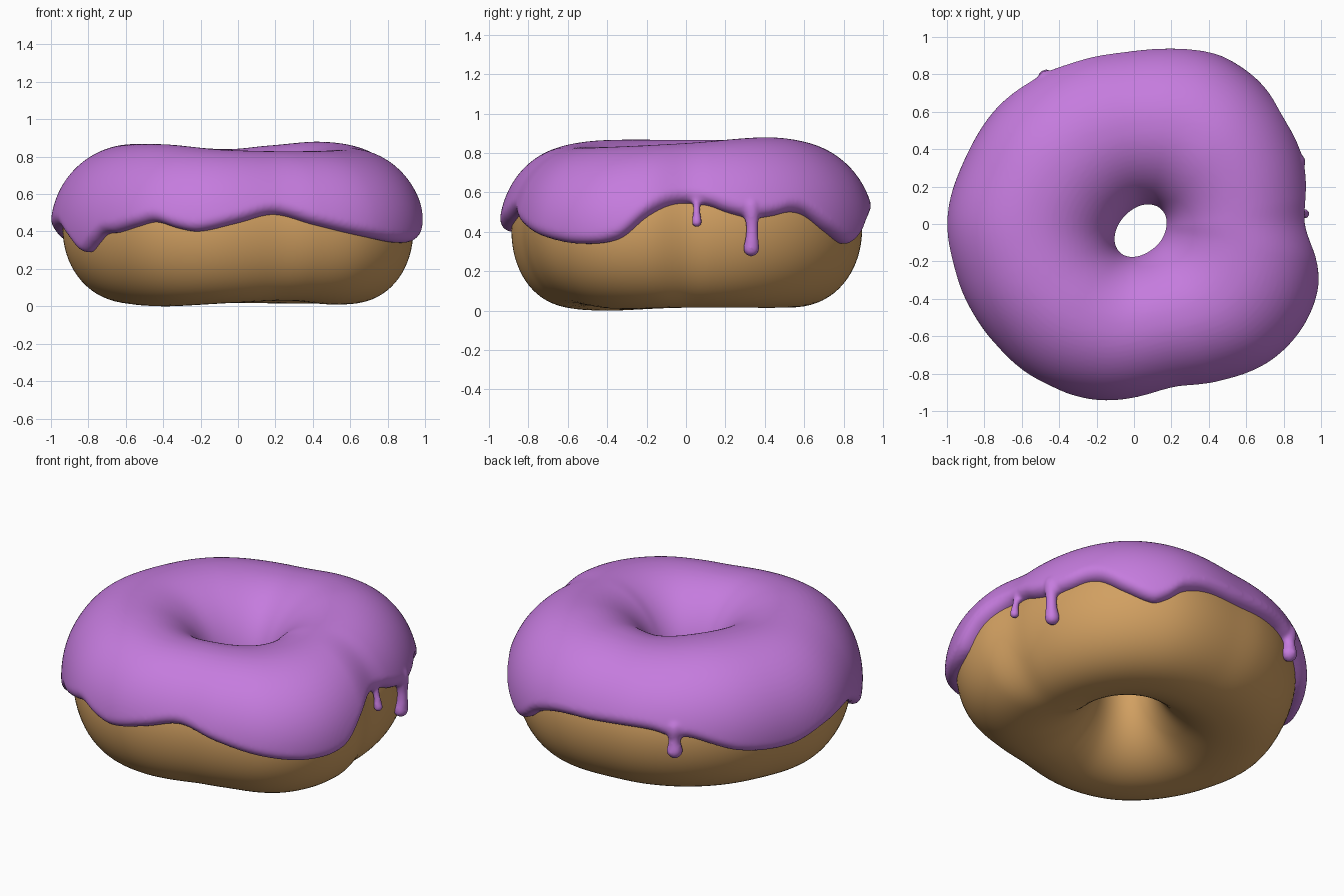
import bpy, bmesh
from math import sin, cos, asin, pi, radians, degrees, sqrt
from mathutils import Vector, Matrix

if "Cube" in bpy.data.objects:
    bpy.data.objects.remove(bpy.data.objects["Cube"])

# (angle, value) profiles around the ring, angle in degrees from +x
OUTLINE = [(0, .957), (9, .962), (24, .985), (40, 1.007), (54, 1.015), (67, 1.005),
           (90, .945), (105, .944), (124, .952), (141, .96), (159, .967), (180, 1.0),
           (199, .987), (220, .98), (240, .986), (258, .964), (283, .92), (298, .96),
           (316, 1.035), (332, 1.055), (348, 1.02)]
TOP = [(0, .85), (45, .88), (75, .86), (100, .84), (140, .865), (180, .867),
       (225, .865), (265, .835), (315, .83)]
BOTTOM = [(0, .015), (60, .015), (120, .02), (180, .015), (225, .0), (270, .02), (300, .03), (325, .01)]
EDGE = [(0, .54), (8, .525), (13, .495), (21, .465), (28, .475), (34, .495), (39, .48),
        (47, .40), (56, .335), (61, .36), (67, .43), (76, .47), (90, .475), (104, .485),
        (113, .48), (120, .455), (127, .45), (144, .36), (163, .335), (178, .395),
        (192, .42), (201, .36), (210, .285), (216, .33), (221, .38), (227, .39),
        (236, .425), (242, .445), (250, .41), (257, .395), (270, .44), (283, .485),
        (297, .43), (313, .37), (328, .335), (340, .36), (348, .47), (354, .525)]


def loop_value(table, deg):
    """Smooth periodic interpolation of a table."""
    deg %= 360
    n = len(table)
    i = max(k for k in range(n) if table[k][0] <= deg)

    def at(k):
        return table[k % n][0] + 360 * (k // n), table[k % n][1]
    (x0, y0), (x1, y1), (x2, y2), (x3, y3) = (at(i + k) for k in (-1, 0, 1, 2))
    h = x2 - x1
    t = (deg - x1) / h
    m1, m2 = (y2 - y0) / (x2 - x0) * h, (y3 - y1) / (x3 - x1) * h
    return ((2*t**3 - 3*t*t + 1) * y1 + (t**3 - 2*t*t + t) * m1
            + (3*t*t - 2*t**3) * y2 + (t**3 - t*t) * m2)


class Section:
    """Dough cross-section at one angle around the ring."""
    def __init__(self, th):
        d = degrees(th)
        r = loop_value(OUTLINE, d) - .062
        outer = Vector((r * cos(th), r * sin(th), 0))
        a = th - pi / 4
        inner = Vector((.035, -.035, 0)) + Matrix.Rotation(pi / 4, 3, 'Z') @ Vector(
            (.205 * cos(a), .16 * sin(a), 0))
        zt, zb = loop_value(TOP, d) - .05, loop_value(BOTTOM, d)
        self.mid, self.half = (outer + inner) / 2, (outer - inner).length / 2
        self.dir = (outer - inner).normalized()
        self.zc, self.b = (zt + zb) / 2, (zt - zb) / 2

    def point(self, phi, off=0.0):
        c, s = cos(phi), sin(phi)
        e = c ** .88 if s < 0 and c > 0 else c
        p = self.mid + self.dir * (self.half * e + off * c)
        p.z = self.zc + self.b * s + off * s
        return p

    def phi_at(self, z):
        return asin(max(-.9, min(.9, (z - self.zc) / self.b)))


def grid_torus(bm, rings):
    """Skin closed rings of points into a closed tube."""
    vs = [[bm.verts.new(p) for p in ring] for ring in rings]
    n, m = len(vs), len(vs[0])
    for i in range(n):
        for j in range(m):
            k, l = (i + 1) % n, (j + 1) % m
            bm.faces.new((vs[i][j], vs[k][j], vs[k][l], vs[i][l]))


def finish(bm, name, color):
    bmesh.ops.recalc_face_normals(bm, faces=bm.faces)
    for f in bm.faces:
        f.smooth = True
    me = bpy.data.meshes.new(name)
    bm.to_mesh(me)
    bm.free()
    ob = bpy.data.objects.new(name, me)
    bpy.context.collection.objects.link(ob)
    mat = bpy.data.materials.new(name + "_color")
    mat.diffuse_color = color
    mat.use_nodes = True
    mat.node_tree.nodes["Principled BSDF"].inputs["Base Color"].default_value = mat.diffuse_color
    me.materials.append(mat)
    return ob


# Dough ring
bm = bmesh.new()
grid_torus(bm, [[Section(2 * pi * i / 160).point(2 * pi * j / 72) for j in range(72)]
                for i in range(160)])
finish(bm, "dough", (.64, .35, .12, 1))

# Icing shell: outer skin with rounded rims, inner skin buried in the dough
bm = bmesh.new()
rings, N = [], 56
for i in range(360):
    th = 2 * pi * i / 360
    sec = Section(th)
    start = sec.phi_at(loop_value(EDGE, degrees(th)) + .005)
    end = pi - sec.phi_at(.42)
    phis = [start + (end - start) * (.5 - .5 * cos(pi * j / N)) for j in range(N + 1)]
    ring = []
    for p in phis:
        k = max(0, min(1, (p - start) / .14, (end - p) / .14))
        thick = .05 + .014 * max(0, cos(p))
        ring.append(sec.point(p, thick * sqrt(max(0, 1 - (1 - k) ** 2))))
    ring += [sec.point(p, -.035) for p in reversed(phis)]
    rings.append(ring)
grid_torus(bm, rings)

# Drips: angle, bottom height, radius (overlapping balls fused by the remesh)
for deg, low, rad in ((3.4, .42, .027), (20.8, .28, .042), (121, .34, .046)):
    sec = Section(radians(deg))
    z0, z1 = low + rad, loop_value(EDGE, deg) + .06
    steps = 24
    for i in range(steps + 1):
        t = i / steps
        z = z0 + (z1 - z0) * t
        r = rad * (1 - .25 * sin(pi * min(1, t * 1.1)) + .35 * max(0, t - .6))
        c = sec.point(sec.phi_at(z), .024)
        bmesh.ops.create_uvsphere(bm, u_segments=16, v_segments=10, radius=r,
                                  matrix=Matrix.Translation(c))
icing = finish(bm, "icing", (.56, .2, .73, 1))
rem = icing.modifiers.new("fuse", 'REMESH')
rem.mode, rem.voxel_size, rem.use_smooth_shade = 'VOXEL', .011, True
smo = icing.modifiers.new("soften", 'SMOOTH')
smo.factor, smo.iterations = .5, 6
